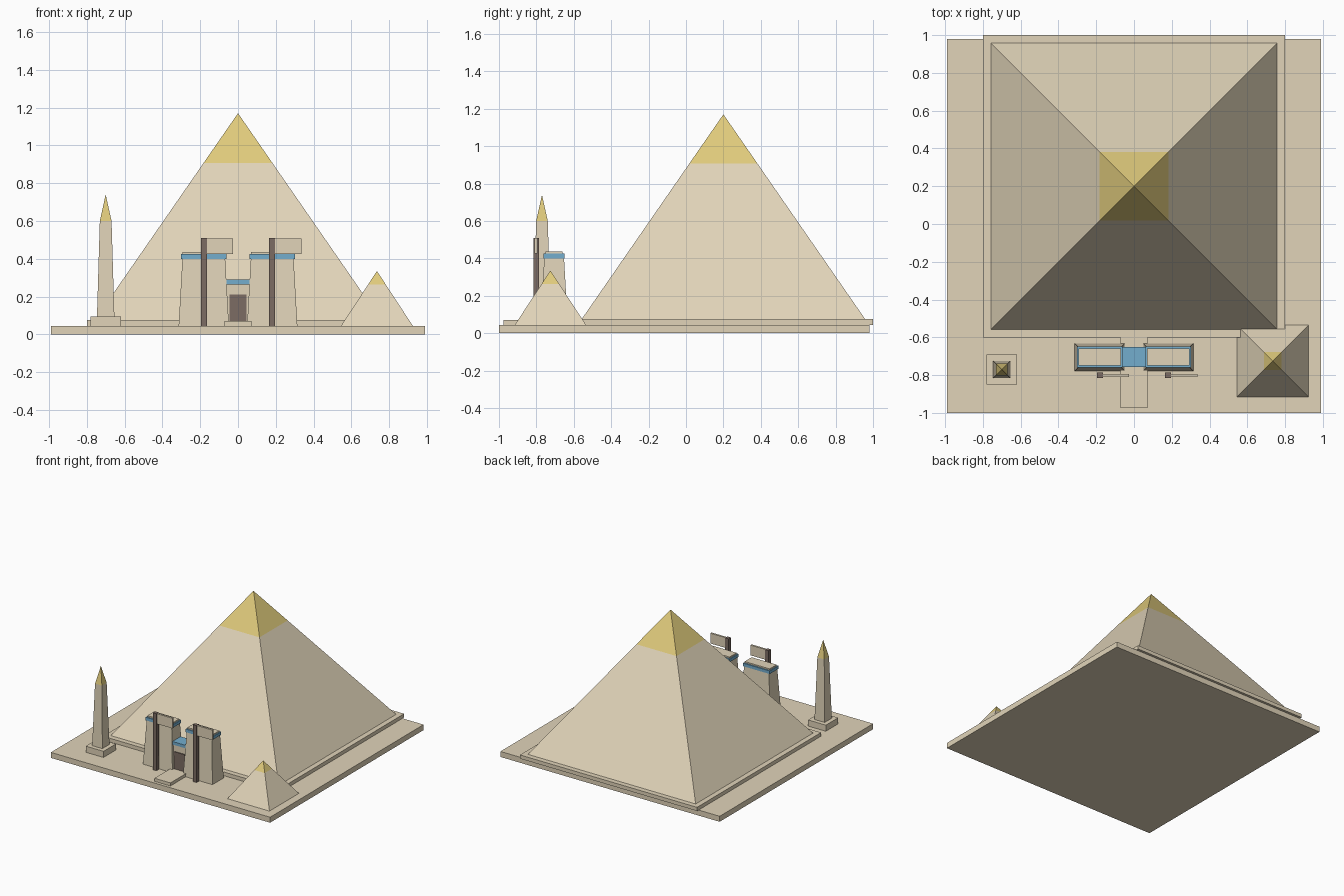
import bpy, bmesh

cube = bpy.data.objects.get("Cube")
if cube:
    bpy.data.objects.remove(cube, do_unlink=True)


def material(name, *rgb):
    """Flat material from 0-255 display values, converted to linear."""
    lin = [((c / 255 + 0.055) / 1.055) ** 2.4 for c in rgb]
    mat = bpy.data.materials.new(name)
    mat.use_nodes = True
    mat.diffuse_color = (*lin, 1)
    mat.node_tree.nodes["Principled BSDF"].inputs["Base Color"].default_value = (*lin, 1)
    return mat


sand = material("sandstone", 225, 212, 185)
gold = material("gold", 224, 203, 124)
blue = material("painted blue", 116, 174, 206)
wood = material("dark wood", 124, 108, 99)


def tiers(name, x, y, rings, mats):
    """Stack square rings (half_x, half_y, z); a zero-width last ring is an apex.
    mats holds one material per band between rings."""
    bm = bmesh.new()
    used = list(dict.fromkeys(mats))
    loops = []
    for hx, hy, z in rings:
        corners = [(0, 0)] if hx == 0 else [(-1, -1), (1, -1), (1, 1), (-1, 1)]
        loops.append([bm.verts.new((sx * hx, sy * hy, z)) for sx, sy in corners])
    bm.faces.new(loops[0][::-1]).material_index = used.index(mats[0])
    for low, high, mat in zip(loops, loops[1:], mats):
        for i in range(4):
            j = (i + 1) % 4
            top = high if len(high) == 1 else [high[j], high[i]]
            bm.faces.new([low[i], low[j], *top]).material_index = used.index(mat)
    if len(loops[-1]) == 4:
        bm.faces.new(loops[-1]).material_index = used.index(mats[-1])
    mesh = bpy.data.meshes.new(name)
    bm.to_mesh(mesh)
    bm.free()
    for mat in used:
        mesh.materials.append(mat)
    obj = bpy.data.objects.new(name, mesh)
    obj.location = (x, y, 0)
    bpy.context.collection.objects.link(obj)
    return obj


def box(name, x0, x1, y0, y1, z0, z1, mat):
    hx, hy = (x1 - x0) / 2, (y1 - y0) / 2
    return tiers(name, (x0 + x1) / 2, (y0 + y1) / 2, [(hx, hy, z0), (hx, hy, z1)], [mat])


def pyramid(name, x, y, half, z0, z_cap, z_top):
    cap = half * (z_top - z_cap) / (z_top - z0)
    tiers(name, x, y, [(half, half, z0), (cap, cap, z_cap), (0, 0, z_top)], [sand, gold])


GROUND = 0.045

# Ground slab, plinth and pyramids
box("ground_slab", -0.99, 0.99, -1, 0.98, 0, GROUND, sand)
box("pyramid_plinth", -0.8, 0.8, -0.6, 1, GROUND, 0.075, sand)
pyramid("great_pyramid", 0, 0.2, 0.758, 0.075, 0.908, 1.17)
pyramid("small_pyramid", 0.735, -0.725, 0.19, GROUND, 0.263, 0.335)

# Obelisk
box("obelisk_pedestal", -0.78, -0.62, -0.85, -0.69, GROUND, 0.095, sand)
tiers("obelisk", -0.7, -0.77,
      [(0.046, 0.046, 0.095), (0.031, 0.031, 0.6), (0, 0, 0.74)], [sand, gold])

# Gate towers with cornice, flagpole and banner
for side, s in (("right", -1), ("left", 1)):
    x, y = s * 0.181, -0.705
    tiers(side + "_tower", x, y, [(0.133, 0.073, GROUND), (0.113, 0.053, 0.4)], [sand])
    tiers(side + "_cornice", x, y, [(0.121, 0.056, 0.4), (0.121, 0.056, 0.425)], [blue])
    tiers(side + "_tower_cap", x, y, [(0.113, 0.045, 0.425), (0.113, 0.045, 0.436)], [sand])
    box(side + "_flagpole", x - 0.016, x + 0.016, -0.816, -0.786, GROUND, 0.51, wood)
    box(side + "_banner", x + 0.016, x + 0.155, -0.809, -0.793, 0.425, 0.508, sand)

# Gateway between the towers
box("gate_wall", -0.06, 0.06, -0.75, -0.66, GROUND, 0.265, sand)
box("gate_lintel", -0.061, 0.061, -0.758, -0.652, 0.265, 0.29, blue)
box("gate_door", -0.046, 0.046, -0.757, -0.653, 0.07, 0.21, wood)
box("entrance_path", -0.072, 0.072, -0.975, -0.6, GROUND, 0.07, sand)
